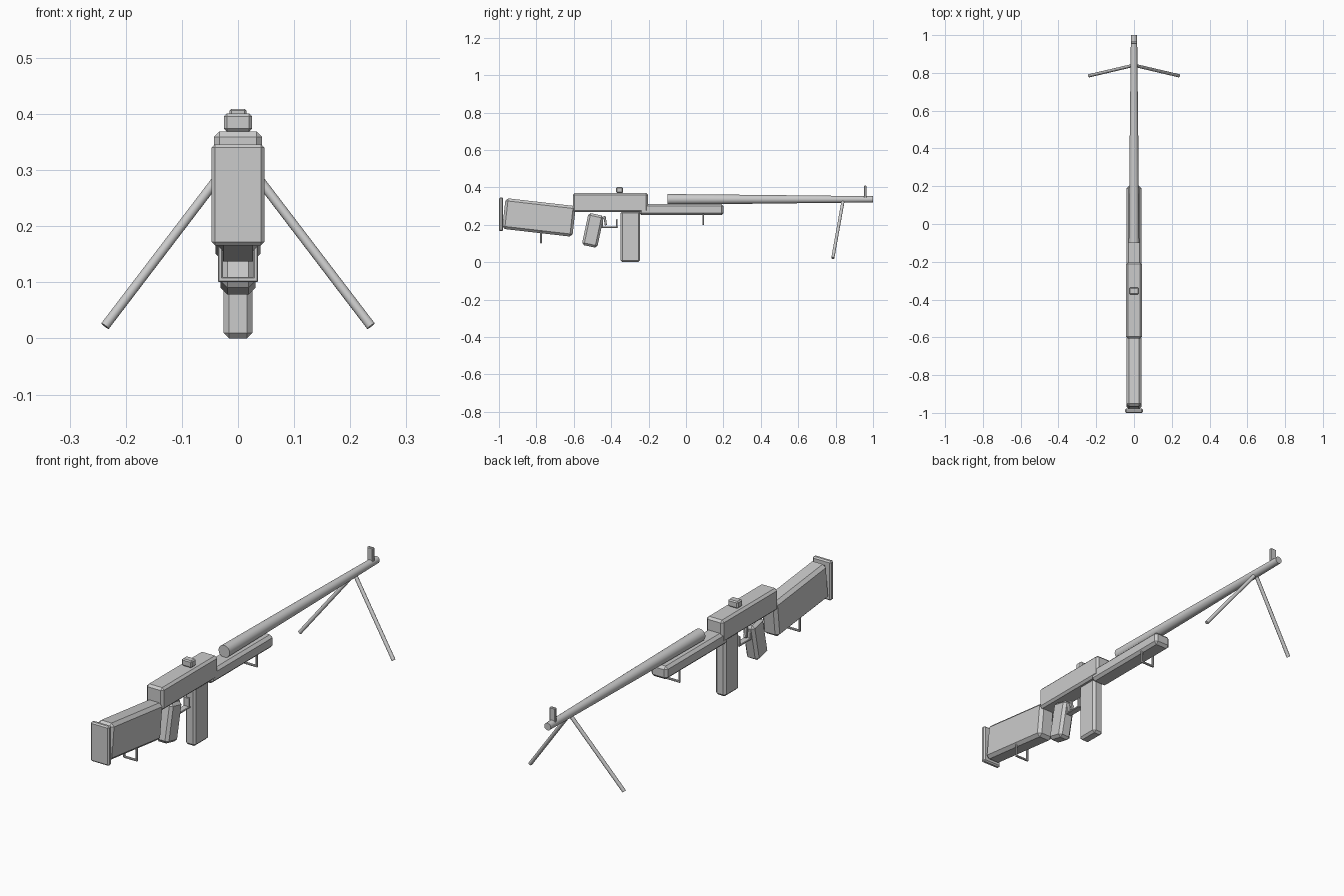
import bpy, bmesh, math
from mathutils import Matrix, Vector

if "Cube" in bpy.data.objects:
    bpy.data.objects.remove(bpy.data.objects["Cube"])


def finish(name, bm, smooth=False):
    bmesh.ops.recalc_face_normals(bm, faces=bm.faces[:])
    me = bpy.data.meshes.new(name)
    bm.to_mesh(me)
    bm.free()
    ob = bpy.data.objects.new(name, me)
    bpy.context.collection.objects.link(ob)
    if smooth:
        bpy.ops.object.select_all(action='DESELECT')
        ob.select_set(True)
        bpy.context.view_layer.objects.active = ob
        bpy.ops.object.shade_smooth_by_angle(angle=math.radians(35))
    return ob


def box(name, center, size, bevel=0.0, tilt=0.0):
    """Chamfered box, tilted about x."""
    bm = bmesh.new()
    bmesh.ops.create_cube(bm, size=1)
    bmesh.ops.scale(bm, vec=size, verts=bm.verts[:])
    if bevel:
        bmesh.ops.bevel(bm, geom=bm.edges[:], offset=bevel, segments=1,
                        profile=0.5, affect='EDGES')
    bmesh.ops.transform(bm, matrix=Matrix.Translation(center) @ Matrix.Rotation(tilt, 4, 'X'),
                        verts=bm.verts[:])
    return finish(name, bm)


def rod(name, a, b, r, sides=12):
    """Cylinder between two points."""
    a, b = Vector(a), Vector(b)
    bm = bmesh.new()
    rot = (b - a).to_track_quat('Z', 'Y').to_matrix().to_4x4()
    bmesh.ops.create_cone(bm, cap_ends=True, segments=sides, radius1=r, radius2=r,
                          depth=(b - a).length,
                          matrix=Matrix.Translation((a + b) / 2) @ rot)
    return finish(name, bm, True)


def turned(name, profile, z, sides=24):
    """Closed round body along y from (y, radius) pairs."""
    bm = bmesh.new()
    rings = []
    for y, r in profile:
        rings.append([bm.verts.new((r * math.cos(2 * math.pi * i / sides), y,
                                    z + r * math.sin(2 * math.pi * i / sides)))
                      for i in range(sides)])
    for p, q in zip(rings, rings[1:]):
        for i in range(sides):
            j = (i + 1) % sides
            bm.faces.new((p[i], p[j], q[j], q[i]))
    bm.faces.new(rings[0])
    bm.faces.new(rings[-1])
    return finish(name, bm, True)


# Main body
box("receiver", (0, -0.404, 0.318), (0.086, 0.402, 0.102), 0.010)
box("forend", (0, -0.024, 0.281), (0.082, 0.45, 0.06), 0.012)
turned("barrel", [(-0.1, 0.028), (0.38, 0.0235), (0.60, 0.021), (1.0, 0.0165)], 0.336)

# Shoulder stock
box("stock", (0, -0.786, 0.239), (0.08, 0.378, 0.165), 0.014, -0.114)
box("butt_plate", (0, -0.989, 0.256), (0.094, 0.022, 0.18), 0.006)

# Magazine and grip
box("magazine", (0, -0.297, 0.137), (0.052, 0.104, 0.274), 0.010)
box("grip", (0, -0.498, 0.170), (0.062, 0.084, 0.175), 0.012, -0.21)

# Trigger and guard
box("guard_bar", (0, -0.409, 0.187), (0.03, 0.09, 0.008), 0.002)
box("guard_front", (0, -0.369, 0.207), (0.03, 0.008, 0.046), 0.002)
box("guard_rear", (0, -0.449, 0.207), (0.03, 0.008, 0.046), 0.002)
box("trigger", (0, -0.432, 0.222), (0.014, 0.012, 0.05), 0.002, 0.15)

# Sights
box("rear_sight", (0, -0.355, 0.385), (0.05, 0.036, 0.032), 0.005)
box("front_sight", (0, 0.959, 0.376), (0.03, 0.014, 0.066), 0.003)

# Sling loops
for label, y, low, high in (("rear", -0.775, 0.105, 0.165), ("front", 0.092, 0.204, 0.262)):
    box(label + "_loop_bar", (0, y, low), (0.072, 0.009, 0.009), 0.002)
    for side, s in (("left", -1), ("right", 1)):
        box(f"{label}_loop_{side}", (s * 0.0315, y, (low + high) / 2),
            (0.009, 0.009, high - low + 0.008), 0.002)

# Bipod legs
for side, s in (("left", -1), ("right", 1)):
    rod("bipod_leg_" + side, (s * 0.003, 0.84, 0.329), (s * 0.237, 0.785, 0.022), 0.0085)
